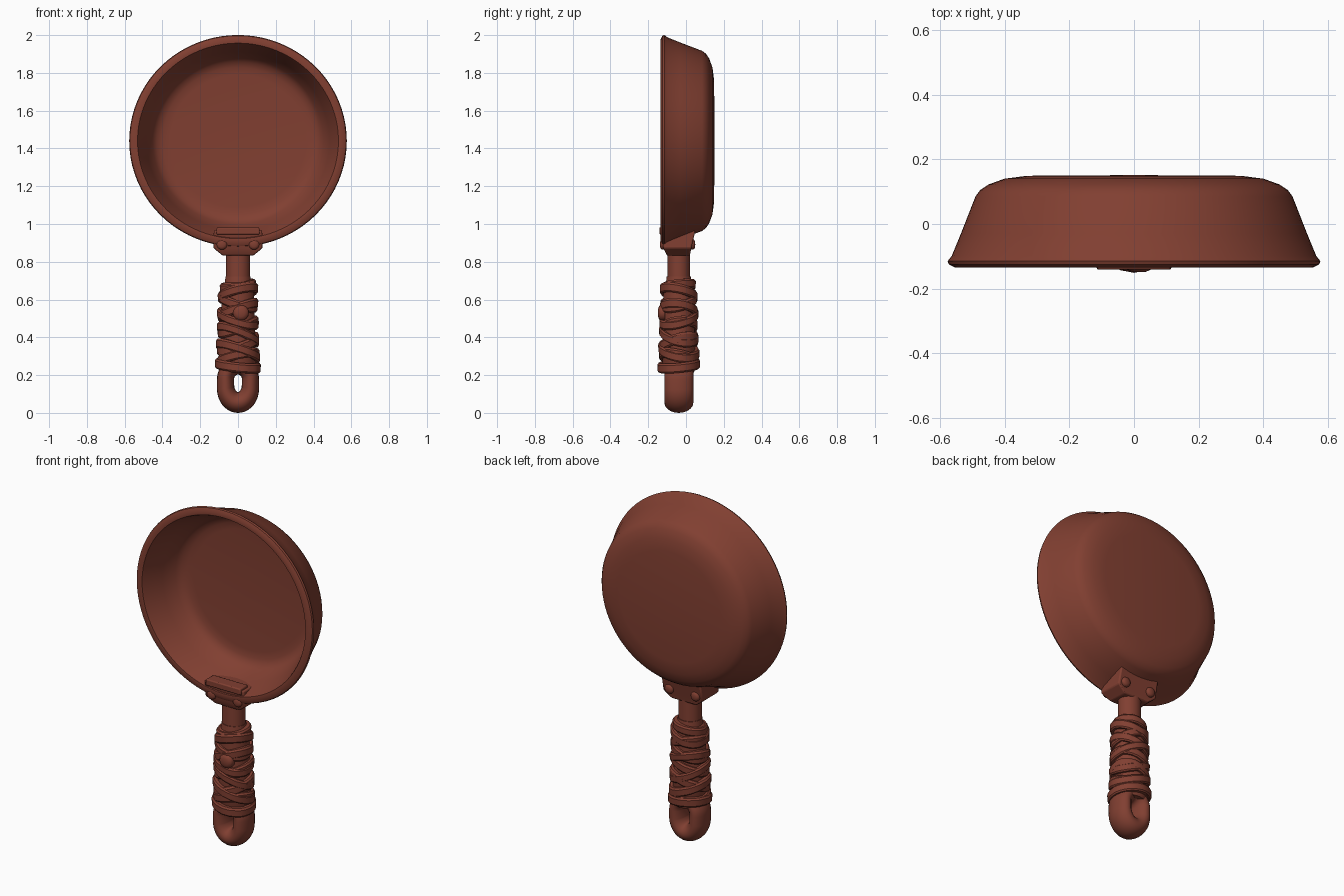
import bpy, bmesh, math, random
from math import sin, cos, pi, radians
from mathutils import Vector

if "Cube" in bpy.data.objects:
    bpy.data.objects.remove(bpy.data.objects["Cube"])
random.seed(4)

mat = bpy.data.materials.new("rust brown")
mat.diffuse_color = (0.22, 0.05, 0.031, 1)
mat.use_nodes = True
mat.node_tree.nodes["Principled BSDF"].inputs["Base Color"].default_value = mat.diffuse_color
CY = -0.038  # handle axis depth


def loft(name, rings, closed=False, angle=35, bevel=0):
    """Skin a list of equal-length point rings; ends are capped unless closed."""
    bm = bmesh.new()
    vs = [[bm.verts.new(p) for p in r] for r in rings]
    n = len(rings[0])
    for i in range(len(rings) if closed else len(rings) - 1):
        a, b = vs[i], vs[(i + 1) % len(vs)]
        for j in range(n):
            k = (j + 1) % n
            bm.faces.new((a[j], a[k], b[k], b[j]))
    if not closed:
        bm.faces.new(vs[0])
        bm.faces.new(vs[-1])
    bmesh.ops.recalc_face_normals(bm, faces=bm.faces[:])
    me = bpy.data.meshes.new(name)
    bm.to_mesh(me)
    bm.free()
    ob = bpy.data.objects.new(name, me)
    bpy.context.collection.objects.link(ob)
    me.materials.append(mat)
    if bevel:
        m = ob.modifiers.new("bevel", "BEVEL")
        m.width = bevel
        m.segments = 2
    bpy.context.view_layer.objects.active = ob
    bpy.ops.object.select_all(action='DESELECT')
    ob.select_set(True)
    bpy.ops.object.shade_smooth_by_angle(angle=radians(angle))
    return ob


def circle(z, rx, ry, n=32):
    return [(rx * cos(2 * pi * i / n), CY + ry * sin(2 * pi * i / n), z) for i in range(n)]


def rect(z, x, y0, y1):
    return [(-x, y0, z), (x, y0, z), (x, y1, z), (-x, y1, z)]


# Pan bowl: turned profile (radius, depth), outside then rim then inside
profile = [(0.02, 0.151), (0.33, 0.149), (0.40, 0.14), (0.45, 0.122), (0.475, 0.105),
           (0.49, 0.085), (0.535, -0.03), (0.563, -0.098), (0.576, -0.115), (0.572, -0.125),
           (0.552, -0.135), (0.532, -0.133), (0.526, -0.122), (0.485, -0.01), (0.452, 0.065),
           (0.43, 0.088), (0.40, 0.1), (0.36, 0.104), (0.02, 0.105)]
N = 80
loft("pan_bowl", [[(r * cos(2 * pi * i / N), y, 1.44 + 0.973 * r * sin(2 * pi * i / N))
                   for i in range(N)] for r, y in profile])

# Bracket joining pan and handle, with a lip over the rim
loft("bracket", [rect(0.832, 0.08, -0.10, 0.02), rect(0.872, 0.13, -0.12, 0.028),
                 rect(0.968, 0.128, -0.132, 0.05)], angle=30, bevel=0.007)
loft("bracket_lip", [rect(0.945, 0.116, -0.141, -0.07), rect(0.982, 0.112, -0.141, -0.07)],
     angle=30, bevel=0.006)


def rivet(name, x, y, z, r, h, d):
    """Domed stud facing along d (-1 front, 1 back)."""
    prof = [(1, -0.6), (1, 0.3), (0.85, 0.7), (0.5, 0.95), (0.1, 1)]
    loft(name, [[(x + r * k * cos(2 * pi * i / 16), y + d * h * t, z + r * k * sin(2 * pi * i / 16))
                 for i in range(16)] for k, t in prof], angle=50)


for s in (-1, 1):
    rivet("front_rivet", s * 0.085, -0.122, 0.892, 0.028, 0.016, -1)
    rivet("back_rivet", s * 0.085, 0.031, 0.892, 0.028, 0.018, 1)
rivet("wrap_stud", 0.015, -0.125, 0.53, 0.042, 0.024, -1)

# Handle neck, collar and the core beneath the wrapping
loft("neck", [circle(0.66, 0.064, 0.06), circle(0.86, 0.064, 0.06)])
loft("grip_core", [circle(0.722, 0.066, 0.064), circle(0.69, 0.07, 0.068), circle(0.68, 0.084, 0.08),
                   circle(0.45, 0.09, 0.084), circle(0.23, 0.098, 0.088), circle(0.215, 0.09, 0.08)])


def band(z, half, slope_x, slope_y, grow):
    """Tilted strip wound around the grip."""
    rings = []
    k = (0.7 - z) / 0.5
    rx, ry = 0.088 + 0.016 * k + grow, 0.083 + 0.011 * k + grow
    sec = [(-0.03, -1), (0.006, -1), (0.012, -0.7), (0.013, 0.6), (0.006, 1), (-0.03, 1)]
    for i in range(36):
        a = 2 * pi * i / 36
        wob = random.uniform(-0.0015, 0.0015)
        rings.append([((rx + o + wob) * cos(a), CY + (ry + o + wob) * sin(a),
                       z + half * t + slope_x * cos(a) + slope_y * sin(a)) for o, t in sec])
    loft("grip_wrap", rings, closed=True, angle=32)


# centre height, half width, tilt across, tilt in depth, raise
for b in [(0.672, 0.024, 0.012, 0.008, -0.006), (0.635, 0.026, 0.024, -0.02, 0.003),
          (0.590, 0.026, -0.028, 0.02, 0.000), (0.545, 0.026, 0.035, -0.012, 0.001),
          (0.500, 0.024, -0.030, 0.022, 0.003), (0.455, 0.026, 0.032, 0.010, -0.002),
          (0.415, 0.024, -0.040, -0.020, 0.002), (0.365, 0.028, 0.030, 0.022, 0.000),
          (0.330, 0.026, -0.036, -0.015, 0.004), (0.290, 0.026, 0.022, -0.020, 0.000),
          (0.250, 0.026, -0.012, 0.010, 0.006)]:
    band(*b)

# Hanging loop at the end of the handle
rings = []
for i in range(48):
    a = 2 * pi * i / 48
    c, s = cos(a), sin(a)
    low = max(0, -s)
    ctr = Vector((0.066 * c, CY, (0.178 + 0.07 * s) if s >= 0 else (0.14 + 0.085 * s)))
    tr = 0.045 + 0.010 * low
    rings.append([ctr + Vector((c * tr * cos(t), 0.077 * sin(t), s * tr * cos(t)))
                  for t in [2 * pi * j / 20 for j in range(20)]])
loft("hanging_loop", rings, closed=True, angle=60)
